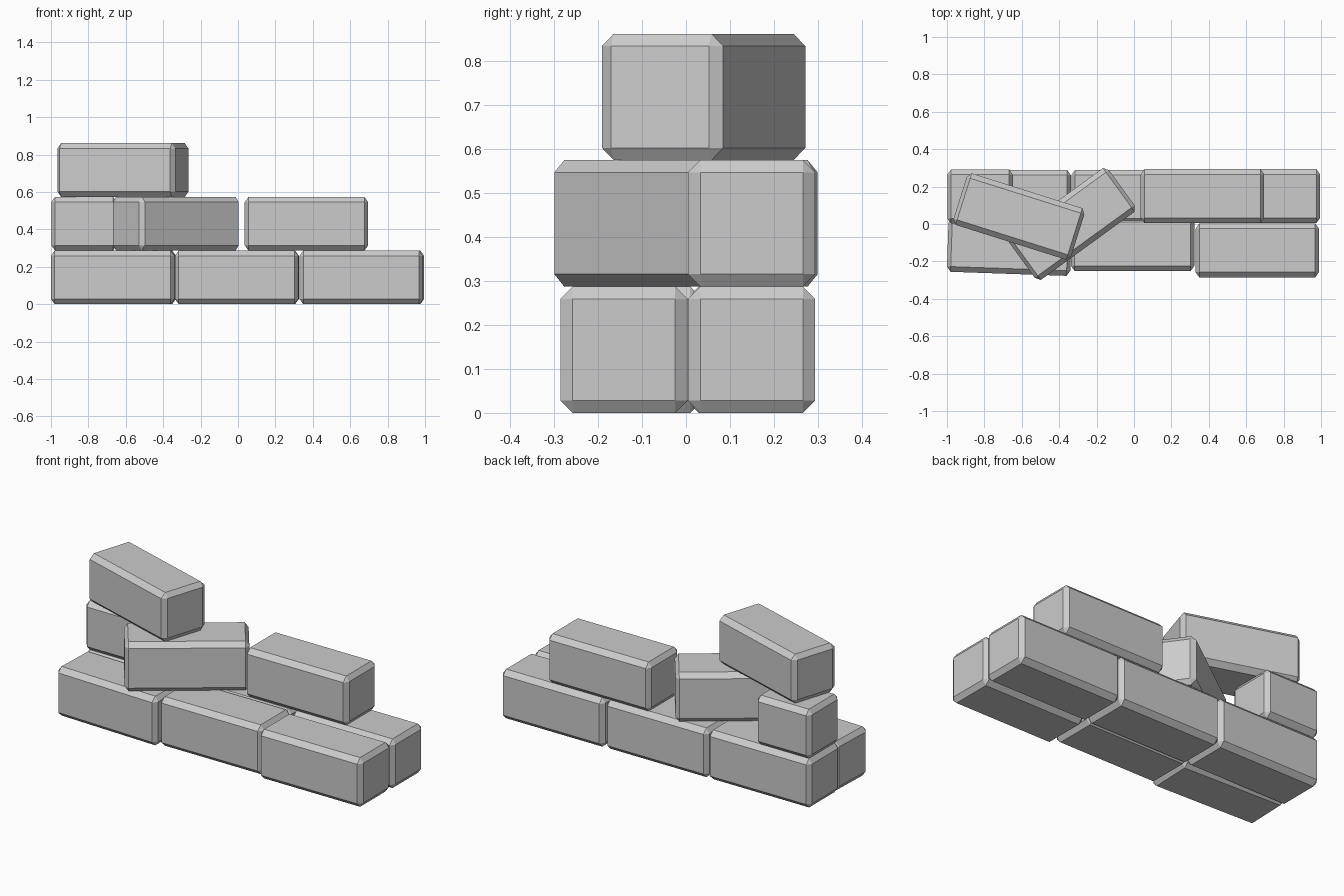
import bpy, bmesh, math
from mathutils import Matrix

if "Cube" in bpy.data.objects:
    bpy.data.objects.remove(bpy.data.objects["Cube"])

H = 0.287                      # layer height
CUT = (0.02, 0.028, 0.028)     # chamfer along x, y, z


def brick(name, x, y, layer, angle=0, length=0.66, width=0.289):
    """Chamfered box: every corner is replaced by three points, then hulled."""
    half = (length / 2, width / 2, H / 2)
    bm = bmesh.new()
    for sx in (-1, 1):
        for sy in (-1, 1):
            for sz in (-1, 1):
                for full in range(3):
                    bm.verts.new([s * (half[i] - (0 if i == full else CUT[i]))
                                  for i, s in enumerate((sx, sy, sz))])
    bmesh.ops.convex_hull(bm, input=bm.verts[:])
    bmesh.ops.dissolve_limit(bm, angle_limit=0.02, verts=bm.verts[:], edges=bm.edges[:])
    bmesh.ops.recalc_face_normals(bm, faces=bm.faces[:])
    mesh = bpy.data.meshes.new(name)
    bm.to_mesh(mesh)
    bm.free()
    ob = bpy.data.objects.new(name, mesh)
    ob.matrix_world = (Matrix.Translation((x, y, H * (layer + 0.5)))
                       @ Matrix.Rotation(math.radians(angle), 4, 'Z'))
    bpy.context.collection.objects.link(ob)


# bottom layer, back row
for name, x, y in (("left", -0.668, 0.145), ("middle", -0.005, 0.145), ("right", 0.665, 0.149)):
    brick("bottom_back_brick_" + name, x, y, 0)

# bottom layer, front row, laid a little unevenly
brick("bottom_front_brick_left", -0.666, -0.122, 0, -2)
brick("bottom_front_brick_middle", -0.007, -0.107, 0)
brick("bottom_front_brick_right", 0.659, -0.141, 0)

# second layer
brick("half_brick", -0.823, 0.147, 1, length=0.35)
brick("turned_brick", -0.332, 0.0, 1, 36)
brick("middle_brick_right", 0.366, 0.149, 1)

# top brick
brick("top_brick", -0.615, 0.04, 2, -17.5)
